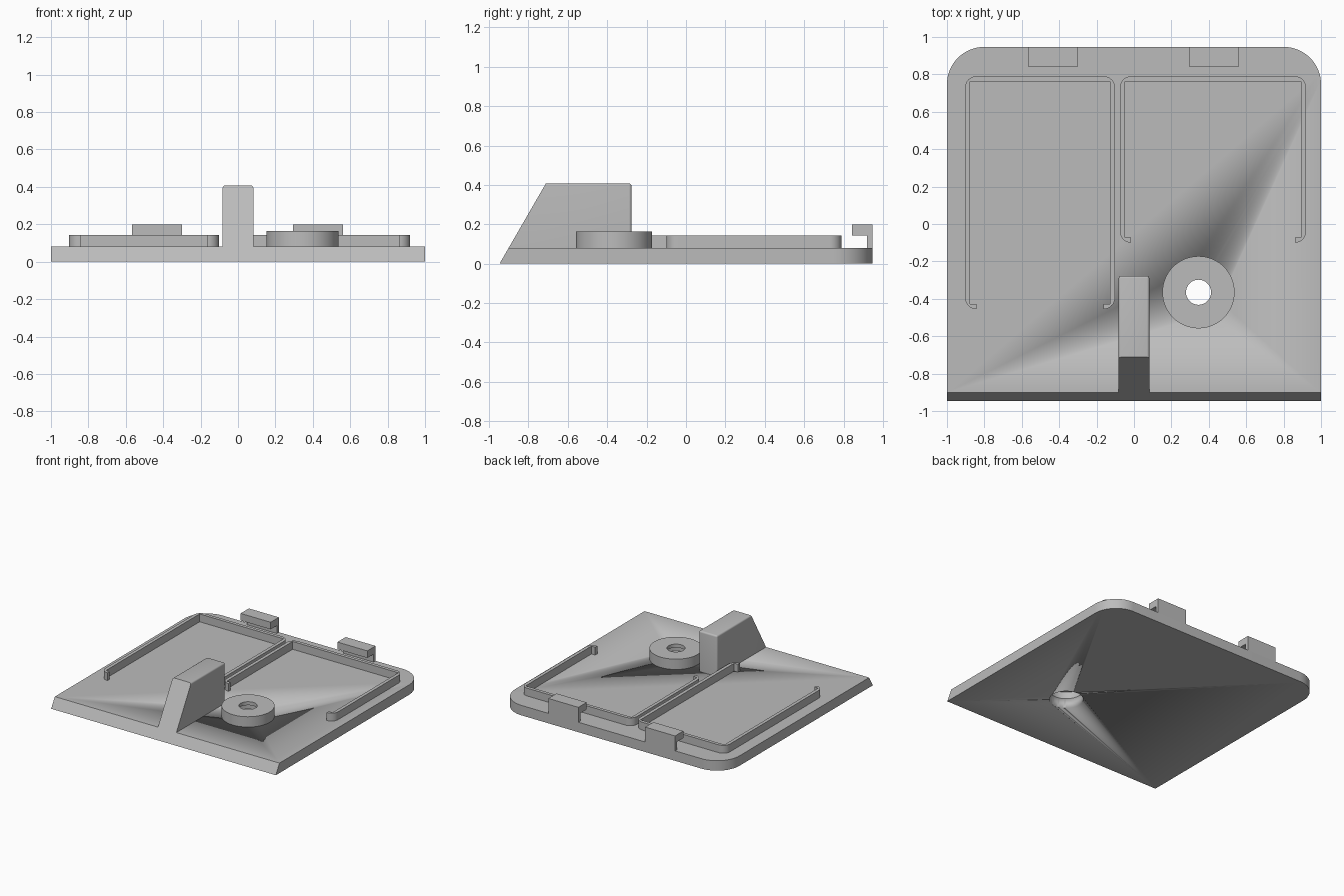
import bpy, bmesh, math
from mathutils import Vector

if "Cube" in bpy.data.objects:
    bpy.data.objects.remove(bpy.data.objects["Cube"], do_unlink=True)

GREY = (0.5, 0.5, 0.5, 1)
plastic = bpy.data.materials.new("grey plastic")
plastic.use_nodes = True
plastic.diffuse_color = GREY
plastic.node_tree.nodes["Principled BSDF"].inputs["Base Color"].default_value = GREY

FRONT, BACK, FLOOR = -0.947, 0.947, 0.08
SLOPE = Vector((0, -math.cos(math.radians(30)), 0.5))
BOSS = Vector((0.345, -0.365, 0))
BORE = 0.125


def finish(name, bm):
    bmesh.ops.recalc_face_normals(bm, faces=bm.faces)
    mesh = bpy.data.meshes.new(name)
    bm.to_mesh(mesh)
    bm.free()
    mesh.materials.append(plastic)
    ob = bpy.data.objects.new(name, mesh)
    bpy.context.collection.objects.link(ob)
    bpy.ops.object.select_all(action="DESELECT")
    ob.select_set(True)
    bpy.context.view_layer.objects.active = ob
    bpy.ops.object.shade_smooth_by_angle(angle=math.radians(30))
    return ob


def rounded(corners, steps=10):
    """Outline from (x, y, radius) corners, each square corner filleted."""
    pts = []
    for i, (x, y, r) in enumerate(corners):
        p = Vector((x, y))
        if r == 0:
            pts.append(p)
            continue
        a = (Vector(corners[i - 1][:2]) - p).normalized() * r
        b = (Vector(corners[(i + 1) % len(corners)][:2]) - p).normalized() * r
        for k in range(steps + 1):
            t = k / steps * math.pi / 2
            pts.append(p + a * (1 - math.sin(t)) + b * (1 - math.cos(t)))
    return pts


def prism(outline, z0, z1):
    bm = bmesh.new()
    face = bm.faces.new([bm.verts.new((p.x, p.y, z0)) for p in outline])
    top = bmesh.ops.extrude_face_region(bm, geom=[face], use_keep_orig=True)
    verts = [g for g in top["geom"] if isinstance(g, bmesh.types.BMVert)]
    bmesh.ops.translate(bm, verts=verts, vec=(0, 0, z1 - z0))
    return bm


def slice_off(bm, point, normal):
    geom = bm.verts[:] + bm.edges[:] + bm.faces[:]
    cut = bmesh.ops.bisect_plane(bm, geom=geom, plane_co=point, plane_no=normal,
                                 clear_outer=True)
    edges = [g for g in cut["geom_cut"] if isinstance(g, bmesh.types.BMEdge)]
    bmesh.ops.contextual_create(bm, geom=edges)


def box(x0, x1, y0, y1, z0, z1):
    return prism([Vector(p) for p in ((x0, y0), (x1, y0), (x1, y1), (x0, y1))], z0, z1)


# Base plate: rounded back corners, sloping front edge, screw recess
bm = prism(rounded([(-1, -1, 0), (1, -1, 0), (1, BACK, 0.2), (-1, BACK, 0.2)], 16), 0, FLOOR)
slice_off(bm, (0, FRONT, 0), SLOPE)
plate = finish("base_plate", bm)

bm = bmesh.new()
bmesh.ops.create_cone(bm, cap_ends=True, segments=64, radius1=BORE, radius2=BORE, depth=1)
bmesh.ops.translate(bm, verts=bm.verts, vec=BOSS)
cutter = finish("recess_cutter", bm)
cutter.hide_render = True
mod = plate.modifiers.new("recess", "BOOLEAN")
mod.operation, mod.object, mod.solver = "DIFFERENCE", cutter, "EXACT"
bpy.context.view_layer.objects.active = plate
bpy.ops.object.modifier_apply(modifier=mod.name)
bpy.data.objects.remove(cutter, do_unlink=True)

# Screw boss: turned ring with a thin top around the small hole
profile = [(0.067, 0.135), (0.067, 0.163), (0.193, 0.163),
           (0.193, FLOOR), (BORE, FLOOR), (BORE, 0.135)]
bm = bmesh.new()
verts = [bm.verts.new(BOSS + Vector((r, 0, z))) for r, z in profile]
edges = [bm.edges.new((v, verts[i - 1])) for i, v in enumerate(verts)]
bmesh.ops.spin(bm, geom=verts + edges, cent=BOSS, axis=(0, 0, 1),
               angle=math.tau, steps=64, use_merge=True)
bmesh.ops.remove_doubles(bm, verts=bm.verts, dist=0.0001)
finish("screw_boss", bm)


# Retaining ribs: three-sided walls with small inward lips
def rib(name, x0, x1, y0, y1, wall=0.027, r=0.06):
    a, b = x0 + wall, x1 - wall
    outline = rounded([
        (x0 + r, y0, 0), (x0, y0, r * 0.99), (x0, y1, r), (x1, y1, r),
        (x1, y0, r * 0.99), (x1 - r, y0, 0), (x1 - r, y0 + wall, 0), (b, y0 + wall, 0),
        (b, y1 - wall, 0), (a, y1 - wall, 0), (a, y0 + wall, 0), (x0 + r, y0 + wall, 0)])
    finish(name, prism(outline, FLOOR, 0.143))


rib("right_retaining_rib", -0.903, -0.102, -0.455, 0.79)
rib("left_retaining_rib", -0.075, 0.92, -0.1, 0.79)

# Wedge post: softened block cut by the same slope as the plate front
bm = box(-0.082, 0.082, -1.2, -0.277, 0, 0.407)
bmesh.ops.bevel(bm, geom=bm.edges[:], offset=0.013, segments=4, profile=0.5, affect="EDGES")
slice_off(bm, (0, FRONT, 0), SLOPE)
slice_off(bm, (0, 0, FLOOR), (0, 0, -1))
finish("wedge_post", bm)

# Latch hooks on the back edge: upright with a forward lip
for name, x0 in (("right_latch_hook", -0.566), ("left_latch_hook", 0.295)):
    x1 = x0 + 0.267
    bm = bmesh.new()
    side = [(BACK, FLOOR), (BACK, 0.2), (0.842, 0.2), (0.842, 0.143), (0.92, 0.143), (0.92, FLOOR)]
    face = bm.faces.new([bm.verts.new((x0, y, z)) for y, z in side])
    far = bmesh.ops.extrude_face_region(bm, geom=[face], use_keep_orig=True)
    bmesh.ops.translate(bm, vec=(x1 - x0, 0, 0),
                        verts=[g for g in far["geom"] if isinstance(g, bmesh.types.BMVert)])
    finish(name, bm)
